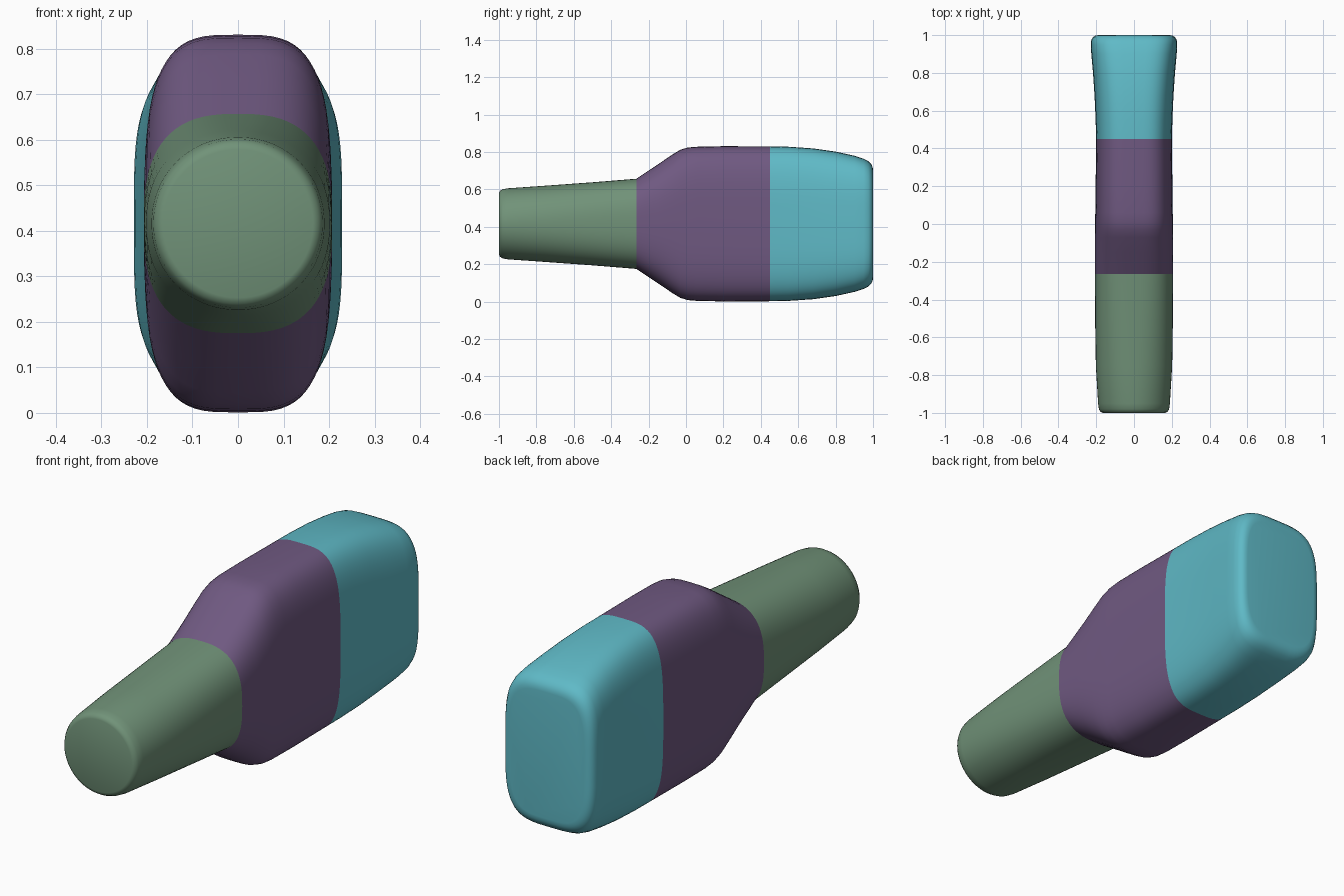
import bpy, bmesh, math

cube = bpy.data.objects.get("Cube")
if cube:
    bpy.data.objects.remove(cube, do_unlink=True)

CENTRE_Z = 0.416
SIDES = 72


def make_material(name, rgb):
    mat = bpy.data.materials.new(name)
    mat.use_nodes = True
    colour = (*rgb, 1.0)
    mat.diffuse_color = colour
    bsdf = next(n for n in mat.node_tree.nodes if n.type == 'BSDF_PRINCIPLED')
    bsdf.inputs["Base Color"].default_value = colour
    return mat


def power(value, exponent):
    return math.copysign(abs(value) ** exponent, value)


def loft(name, sections, mat, cap_start=False, cap_end=False):
    """Skin rounded sections along y: (y, half width, half height, squareness)."""
    bm = bmesh.new()
    rings = []
    for y, a, b, n in sections:
        ring = []
        for i in range(SIDES):
            t = 2 * math.pi * i / SIDES
            x = a * power(math.cos(t), 2 / n)
            z = CENTRE_Z + b * power(math.sin(t), 2 / n)
            ring.append(bm.verts.new((x, y, z)))
        rings.append(ring)
    for lower, upper in zip(rings, rings[1:]):
        for i in range(SIDES):
            j = (i + 1) % SIDES
            bm.faces.new((lower[i], lower[j], upper[j], upper[i]))
    if cap_start:
        bm.faces.new(rings[0][::-1])
    if cap_end:
        bm.faces.new(rings[-1])
    # Side quads and caps share one outward winding
    for face in bm.faces:
        face.normal_update()
        mid = face.calc_center_median()
        out = mid.copy()
        out.z -= CENTRE_Z
        out.y = 0
        if len(face.verts) > 4:
            out.y = mid.y
        if face.normal.dot(out) < 0:
            face.normal_flip()
    mesh = bpy.data.meshes.new(name)
    bm.to_mesh(mesh)
    bm.free()
    mesh.materials.append(mat)
    obj = bpy.data.objects.new(name, mesh)
    bpy.context.collection.objects.link(obj)
    bpy.ops.object.select_all(action='DESELECT')
    obj.select_set(True)
    bpy.context.view_layer.objects.active = obj
    bpy.ops.object.shade_smooth_by_angle(angle=math.radians(50))
    return obj


green = make_material("muted green", (0.165, 0.29, 0.19))
purple = make_material("dusty purple", (0.16, 0.10, 0.22))
teal = make_material("teal", (0.115, 0.49, 0.57))

# Joints shared by neighbouring parts
grip_joint = (-0.265, 0.207, 0.241, 2.7)
head_joint = (0.45, 0.201, 0.414, 3.5)

# Tapered round handle with a softened front edge
loft("handle", [
    (-1.0, 0.165, 0.163, 2.0),
    (-0.995, 0.177, 0.176, 2.0),
    (-0.98, 0.186, 0.185, 2.0),
    (-0.95, 0.190, 0.190, 2.05),
    (-0.75, 0.202, 0.204, 2.2),
    (-0.5, 0.206, 0.222, 2.45),
    grip_joint,
], green, cap_start=True)

# Flaring middle section
loft("middle_body", [
    grip_joint,
    (-0.15, 0.207, 0.318, 2.95),
    (-0.07, 0.207, 0.372, 3.15),
    (-0.03, 0.206, 0.396, 3.3),
    (0.01, 0.206, 0.408, 3.4),
    (0.06, 0.205, 0.412, 3.5),
    (0.2, 0.203, 0.415, 3.5),
    head_joint,
], purple)

# Squared end, widening sideways and rounding off at the back
loft("rear_block", [
    head_joint,
    (0.55, 0.203, 0.412, 3.5),
    (0.68, 0.209, 0.403, 3.5),
    (0.8, 0.217, 0.386, 3.55),
    (0.9, 0.226, 0.364, 3.7),
    (0.95, 0.229, 0.348, 3.8),
    (0.975, 0.226, 0.335, 3.8),
    (0.99, 0.216, 0.32, 3.8),
    (0.998, 0.203, 0.303, 3.8),
    (1.0, 0.188, 0.287, 3.8),
], teal, cap_end=True)
